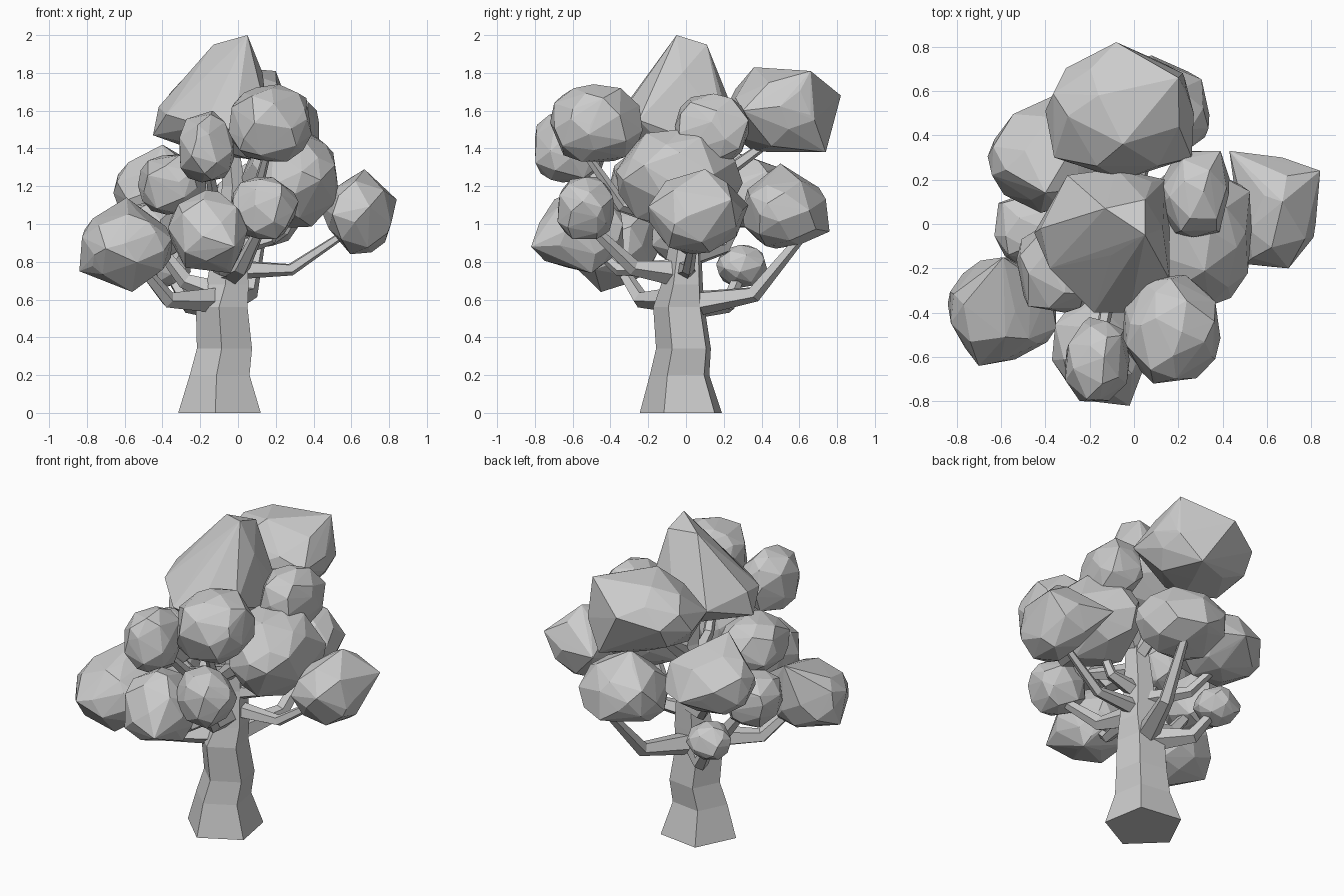
import bpy, bmesh, math, random
from mathutils import Vector

if "Cube" in bpy.data.objects:
    bpy.data.objects.remove(bpy.data.objects["Cube"])


def finish(bm, name):
    bmesh.ops.recalc_face_normals(bm, faces=bm.faces)
    me = bpy.data.meshes.new(name)
    bm.to_mesh(me)
    bm.free()
    ob = bpy.data.objects.new(name, me)
    bpy.context.collection.objects.link(ob)
    return ob


def foliage(name, xr, yr, zr, seed, tips=(), n=34, full=2.5):
    """Faceted leaf clump: hull of jittered points fitted to given extents."""
    rnd = random.Random(seed)
    pts = []
    for i in range(n):
        h = 1 - 2 * (i + 0.5) / n
        a = i * 2.39996 + rnd.uniform(-0.35, 0.35)
        r = math.sqrt(1 - h * h)
        p = Vector((r * math.cos(a), r * math.sin(a), h))
        p /= sum(abs(c) ** full for c in p) ** (1 / full)
        pts.append(p * rnd.uniform(0.95, 1.05))
    for k, (lo, hi) in enumerate((xr, yr, zr)):
        a, b = min(p[k] for p in pts), max(p[k] for p in pts)
        for p in pts:
            p[k] = lo + (p[k] - a) / (b - a) * (hi - lo)
    bm = bmesh.new()
    for p in pts + [Vector(t) for t in tips]:
        bm.verts.new(p)
    hull(bm)
    return finish(bm, name)


def hull(bm):
    res = bmesh.ops.convex_hull(bm, input=bm.verts)
    junk = {v for v in res["geom_interior"] + res["geom_unused"]
            if isinstance(v, bmesh.types.BMVert)}
    bmesh.ops.delete(bm, geom=list(junk), context='VERTS')


def loft(name, path, radii, sides=5, upright=False, start=-98):
    """Faceted tapering limb along a path."""
    bm = bmesh.new()
    P = [Vector(p) for p in path]
    rings = []
    for i, p in enumerate(P):
        d = (P[min(i + 1, len(P) - 1)] - P[max(i - 1, 0)]).normalized()
        if upright:
            u, v = Vector((1, 0, 0)), Vector((0, 1, 0))
        else:
            u = d.cross(Vector((0, 0, 1))).normalized()
            v = u.cross(d)
        ang = [math.radians(start + 360 * k / sides) for k in range(sides)]
        rings.append([bm.verts.new(p + radii[i] * (math.cos(a) * u + math.sin(a) * v)) for a in ang])
    for a, b in zip(rings, rings[1:]):
        for k in range(sides):
            j = (k + 1) % sides
            bm.faces.new((a[k], a[j], b[j], b[k]))
    bm.faces.new(rings[0])
    bm.faces.new(rings[-1])
    return finish(bm, name)


# Trunk
loft("trunk",
     [(-.088, -.015, 0), (-.09, -.025, .2), (-.065, -.005, .34), (-.08, -.03, .56),
      (-.05, -.015, .68), (-.04, 0, .9), (-.02, 0, 1.2), (-.05, -.02, 1.5)],
     [.232, .168, .155, .145, .118, .09, .065, .045], upright=True)

# Branches: root, elbow, end
branches = {
    "right": ((-.02, 0, .76), (.28, .01, .76), (.58, .05, .96)),
    "back_low": ((-.06, .04, .58), (.06, .36, .63), (.12, .6, .92)),
    "front_right_low": ((-.04, -.05, .74), (.02, -.28, .77), (.13, -.52, 1.0)),
    "front_left_low": ((-.12, -.05, .60), (-.37, -.24, .60), (-.55, -.38, .82)),
    "back_left_twig": ((-.12, .05, .57), (-.26, .22, .57), (-.37, .29, .75)),
    "left_low": ((-.08, 0, .63), (-.28, 0, .70), (-.45, 0, .92)),
    "front_low": ((-.05, -.03, .77), (-.1, -.36, .76), (-.14, -.55, .93)),
    "back_left": ((-.05, .02, .82), (-.25, .2, .87), (-.42, .32, 1.1)),
    "left_mid": ((-.05, -.02, .88), (-.2, -.1, .93), (-.35, -.2, 1.15)),
    "right_mid": ((0, 0, .88), (.17, 0, .92), (.27, -.02, 1.15)),
    "front_right_high": ((-.02, -.02, 1.02), (.08, -.34, 1.1), (.16, -.55, 1.4)),
    "front_high": ((-.03, -.02, 1.0), (-.12, -.35, 1.1), (-.16, -.58, 1.34)),
    "back_high": ((-.02, 0, 1.1), (-.04, .25, 1.3), (-.06, .5, 1.48)),
    "right_high": ((-.02, 0, 1.15), (.13, .1, 1.3), (.25, .15, 1.48)),
}
for n, pts in branches.items():
    r = .034 if pts[0][2] > .75 else .045
    loft("branch_" + n, pts, [r * 1.6, r, r * .6])

# Crown: pointed faceted clump
bm = bmesh.new()
for p in [(.05, -.05, 2), (-.13, .07, 1.95), (-.1, -.14, 1.82), (-.42, -.02, 1.62), (-.45, -.04, 1.47),
          (-.3, .22, 1.55), (-.08, .25, 1.6), (.08, .19, 1.68), (.13, -.02, 1.8), (.16, -.25, 1.55),
          (-.02, -.4, 1.5), (-.18, -.4, 1.52), (-.38, -.2, 1.58), (-.2, -.05, 1.38), (.08, -.05, 1.34),
          (-.1, -.3, 1.39), (-.1, .17, 1.40), (.16, .1, 1.42), (.05, .11, 1.95), (.14, .2, 1.52)]:
    bm.verts.new(p)
hull(bm)
finish(bm, "foliage_crown")

# Other leaf clumps: extents in x, y, z and optional corner points
foliage("foliage_front_right_high", (-.05, .39), (-.72, -.23), (1.33, 1.74), 1, n=42)
foliage("foliage_front_high", (-.31, -.02), (-.8, -.42), (1.22, 1.6), 2,
        [(-.22, -.8, 1.45)])
foliage("foliage_back_high", (-.4, .27), (.2, .76), (1.38, 1.82), 3,
        [(-.05, .36, 1.83), (.2, .66, 1.81), (-.08, .82, 1.68), (.1, .74, 1.38),
         (.26, .3, 1.6), (.22, .68, 1.55), (-.36, .3, 1.6)], n=30, full=2.3)
foliage("foliage_right", (.48, .82), (-.2, .3), (.84, 1.25), 4,
        [(.84, .24, 1.13), (.67, .1, 1.29), (.43, .33, 1.1), (.81, -.06, 1.0),
         (.5, -.18, 1.05)], n=26, full=2.3)
foliage("foliage_right_mid", (.02, .53), (-.37, .3), (.98, 1.5), 5, n=36, full=2.3)
foliage("foliage_right_high", (.12, .43), (-.06, .33), (1.32, 1.69), 6,
        [(.39, .33, 1.55), (.4, .28, 1.4)])
foliage("foliage_front_left_low", (-.83, -.35), (-.62, -.15), (.67, 1.07), 7,
        [(-.84, -.36, .75), (-.59, -.15, 1.14), (-.56, -.45, .64), (-.70, -.64, .87)], full=2.1)
foliage("foliage_front_low", (-.37, .05), (-.8, -.33), (.76, 1.17), 8,
        [(-.02, -.82, .88), (-.17, -.58, 1.18), (-.04, -.5, .74)], n=28, full=2.3)
foliage("foliage_front_right_low", (-.04, .32), (-.68, -.38), (.92, 1.25), 9)
foliage("foliage_left_mid", (-.53, -.17), (-.4, .02), (1.05, 1.37), 10)
foliage("foliage_back_left", (-.66, -.12), (.05, .52), (.98, 1.37), 11,
        [(-.4, .14, 1.42), (-.36, .58, 1.12), (-.2, .5, 1.12)], full=2.1)
foliage("foliage_left_low", (-.63, -.3), (-.18, .16), (.79, 1.12), 12)
foliage("foliage_back_low", (-.18, .34), (.3, .74), (.87, 1.26), 13,
        [(.04, .5, 1.32), (.08, .76, .96)])
foliage("foliage_back_left_small", (-.51, -.25), (.16, .43), (.66, .89), 14, full=2)
